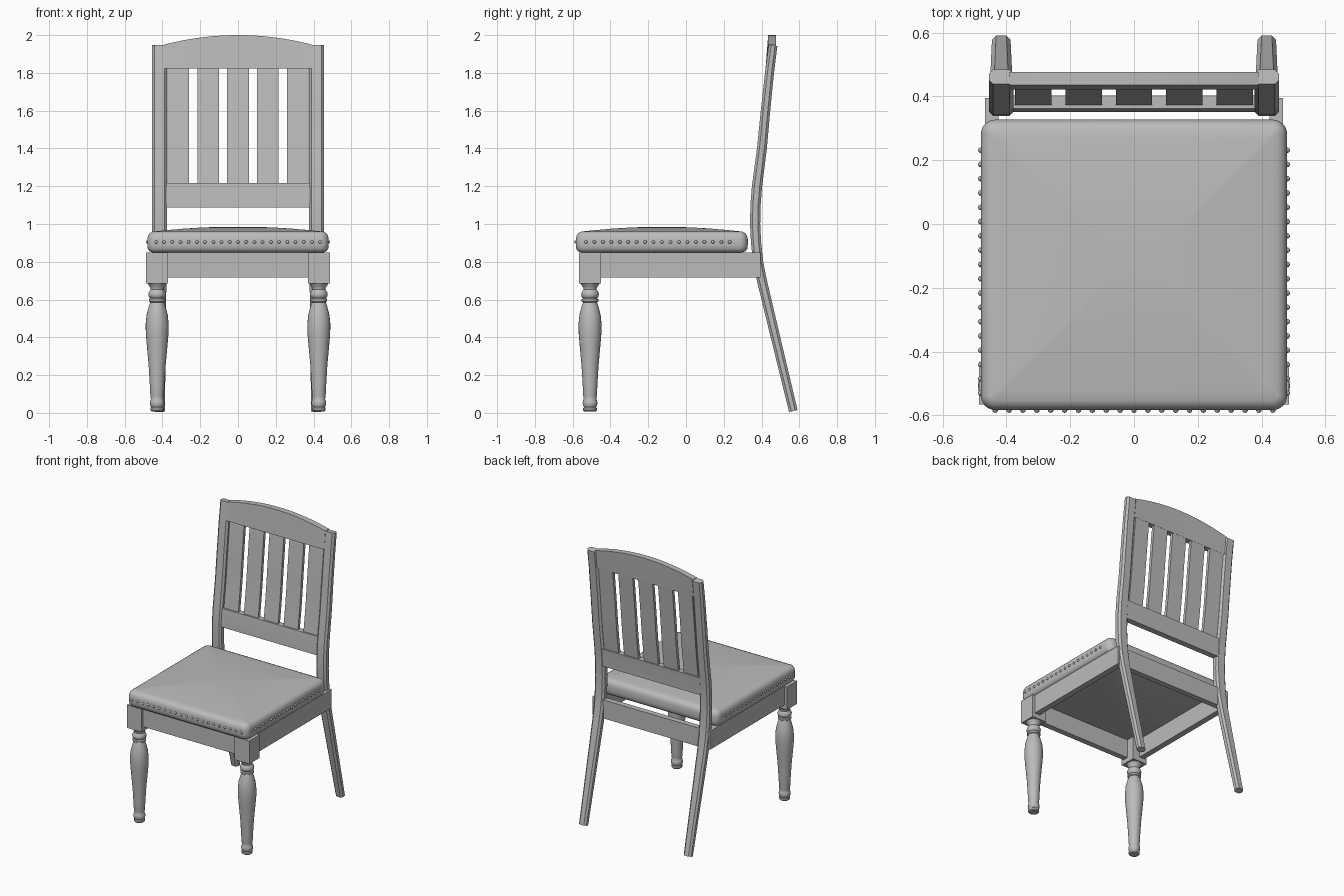
import bpy, bmesh, math
from mathutils import Vector

if "Cube" in bpy.data.objects:
    bpy.data.objects.remove(bpy.data.objects["Cube"])

grey = bpy.data.materials.new("plain_grey")
grey.diffuse_color = (0.5, 0.5, 0.5, 1)
grey.use_nodes = True
grey.node_tree.nodes["Principled BSDF"].inputs["Base Color"].default_value = grey.diffuse_color

# Centreline of the curved back: (z, y)
PATH = [(0.01, 0.568), (0.40, 0.474), (0.70, 0.402), (0.80, 0.382), (0.90, 0.371),
        (1.00, 0.366), (1.10, 0.368), (1.20, 0.376), (1.40, 0.402), (1.60, 0.421),
        (1.80, 0.442), (1.945, 0.461)]


def back_y(z):
    for (z0, y0), (z1, y1) in zip(PATH, PATH[1:]):
        if z <= z1:
            return y0 + (y1 - y0) * (z - z0) / (z1 - z0)
    return PATH[-1][1]


def finish(name, bm, smooth=None):
    bmesh.ops.recalc_face_normals(bm, faces=bm.faces)
    me = bpy.data.meshes.new(name)
    bm.to_mesh(me)
    bm.free()
    ob = bpy.data.objects.new(name, me)
    bpy.context.collection.objects.link(ob)
    me.materials.append(grey)
    if smooth:
        bpy.ops.object.select_all(action='DESELECT')
        ob.select_set(True)
        bpy.context.view_layer.objects.active = ob
        bpy.ops.object.shade_smooth_by_angle(angle=math.radians(smooth))
    return ob


def loft(name, rings, smooth=None):
    """Skin closed rings of equal length and cap both ends."""
    bm = bmesh.new()
    vs = [[bm.verts.new(p) for p in r] for r in rings]
    n = len(vs[0])
    for a, b in zip(vs, vs[1:]):
        for i in range(n):
            j = (i + 1) % n
            bm.faces.new((a[i], a[j], b[j], b[i]))
    bm.faces.new(vs[0][::-1])
    bm.faces.new(vs[-1])
    return finish(name, bm, smooth)


def box(name, x0, x1, y0, y1, z0, z1):
    return loft(name, [[(x0, y0, z), (x1, y0, z), (x1, y1, z), (x0, y1, z)] for z in (z0, z1)])


def back_board(name, x0, x1, z0, z1, thick, shift=0.0, steps=6):
    """Upright board that follows the curve of the back."""
    rings = []
    for k in range(steps + 1):
        z = z0 + (z1 - z0) * k / steps
        y = back_y(z) + shift
        rings.append([(x0, y - thick / 2, z), (x1, y - thick / 2, z),
                      (x1, y + thick / 2, z), (x0, y + thick / 2, z)])
    return loft(name, rings, 30)


# Turned front leg outline: (radius, z)
LEG = [(0.030, 0.008), (0.036, 0.014), (0.036, 0.026), (0.032, 0.030), (0.038, 0.042),
       (0.039, 0.055), (0.036, 0.068), (0.033, 0.074), (0.036, 0.090), (0.039, 0.15),
       (0.045, 0.25), (0.055, 0.36), (0.060, 0.42), (0.061, 0.47), (0.056, 0.52),
       (0.044, 0.565), (0.037, 0.585), (0.044, 0.590), (0.044, 0.602), (0.037, 0.607),
       (0.045, 0.616), (0.047, 0.63), (0.042, 0.643), (0.035, 0.652), (0.036, 0.663),
       (0.045, 0.675), (0.052, 0.688)]

for side, s in (("left", -1), ("right", 1)):
    # Turned leg with its square block
    cx, cy = s * 0.428, -0.508
    loft("front_leg_" + side,
         [[(cx + r * math.cos(a * math.tau / 24), cy + r * math.sin(a * math.tau / 24), z)
           for a in range(24)] for r, z in LEG], 40)
    box("leg_block_" + side, cx - 0.058, cx + 0.058, cy - 0.058, cy + 0.058, 0.685, 0.85)

    # Chamfered back post running from floor to top
    rings = []
    for i, (z, y) in enumerate(PATH):
        za, ya = PATH[max(i - 1, 0)]
        zb, yb = PATH[min(i + 1, len(PATH) - 1)]
        d = Vector((0, yb - ya, zb - za)).normalized()
        across = Vector((0, d.z, -d.y))
        t = min(z / 0.9, 1)
        w, h = 0.029 + 0.010 * t, 0.023 + 0.004 * t
        if z > 1.2:
            h -= 0.004 * (z - 1.2) / 0.75
        c = 0.013
        sec = [(w - c, -h), (w, -h + c), (w, h - c), (w - c, h),
               (-w + c, h), (-w, h - c), (-w, -h + c), (-w + c, -h)]
        rings.append([Vector((s * 0.416 + u, y, z)) + across * v for u, v in sec])
    loft("back_post_" + side, rings, 25)

    # Side apron
    x0, x1 = sorted((s * 0.425, s * 0.467))
    box("side_apron_" + side, x0, x1, -0.46, 0.395, 0.717, 0.85)

# Front and rear aprons
box("front_apron", -0.38, 0.38, -0.548, -0.508, 0.717, 0.85)
box("rear_apron", -0.43, 0.43, 0.357, 0.397, 0.717, 0.85)

# Lower back rail and slats
back_board("lower_back_rail", -0.39, 0.39, 1.088, 1.218, 0.042, 0.004)
for k in range(5):
    x = (k - 2) * 0.158
    back_board("back_slat_%d" % (k + 1), x - 0.057, x + 0.057, 1.20, 1.84, 0.022, 0.006, 8)

# Arched top rail
rings = []
for k in range(25):
    x = -0.39 + 0.78 * k / 24
    top = 1.95 + 0.05 * (1 - (x / 0.39) ** 2)
    low, high = 0.442, 0.456
    rings.append([(x, low - 0.021, 1.822), (x, low + 0.021, 1.822),
                  (x, high + 0.021, top), (x, high - 0.021, top)])
loft("top_back_rail", rings, 30)

# Padded seat: rounded rectangles stacked into a low dome (inset, z)
HX, HY, CY = 0.48, 0.455, -0.128
rings = []
for inset, z in [(0.030, 0.85), (0.012, 0.855), (0.002, 0.87), (0, 0.89), (0, 0.92),
                 (0.004, 0.938), (0.013, 0.952), (0.030, 0.960), (0.06, 0.963), (0.12, 0.969),
                 (0.20, 0.976), (0.30, 0.982), (0.40, 0.985)]:
    r = max(0.045 - inset, 0.012)
    ring = []
    for q, (sx, sy) in enumerate(((1, 1), (-1, 1), (-1, -1), (1, -1))):
        for m in range(7):
            a = (q + m / 6) * math.pi / 2
            ring.append((sx * (HX - inset - r) + r * math.cos(a),
                         CY + sy * (HY - inset - r) + r * math.sin(a), z))
    rings.append(ring)
loft("seat_cushion", rings, 50)

# Round nail heads along the front and both sides
spots = [((k - 10) * 0.0435, CY - HY) for k in range(21)]
spots += [(s * HX, -0.53 + k * 0.0448) for k in range(18) for s in (-1, 1)]
bm = bmesh.new()
for x, y in spots:
    new = bmesh.ops.create_uvsphere(bm, u_segments=10, v_segments=6, radius=0.009)["verts"]
    bmesh.ops.translate(bm, verts=new, vec=(x, y, 0.905))
finish("seat_nails", bm, 60)
